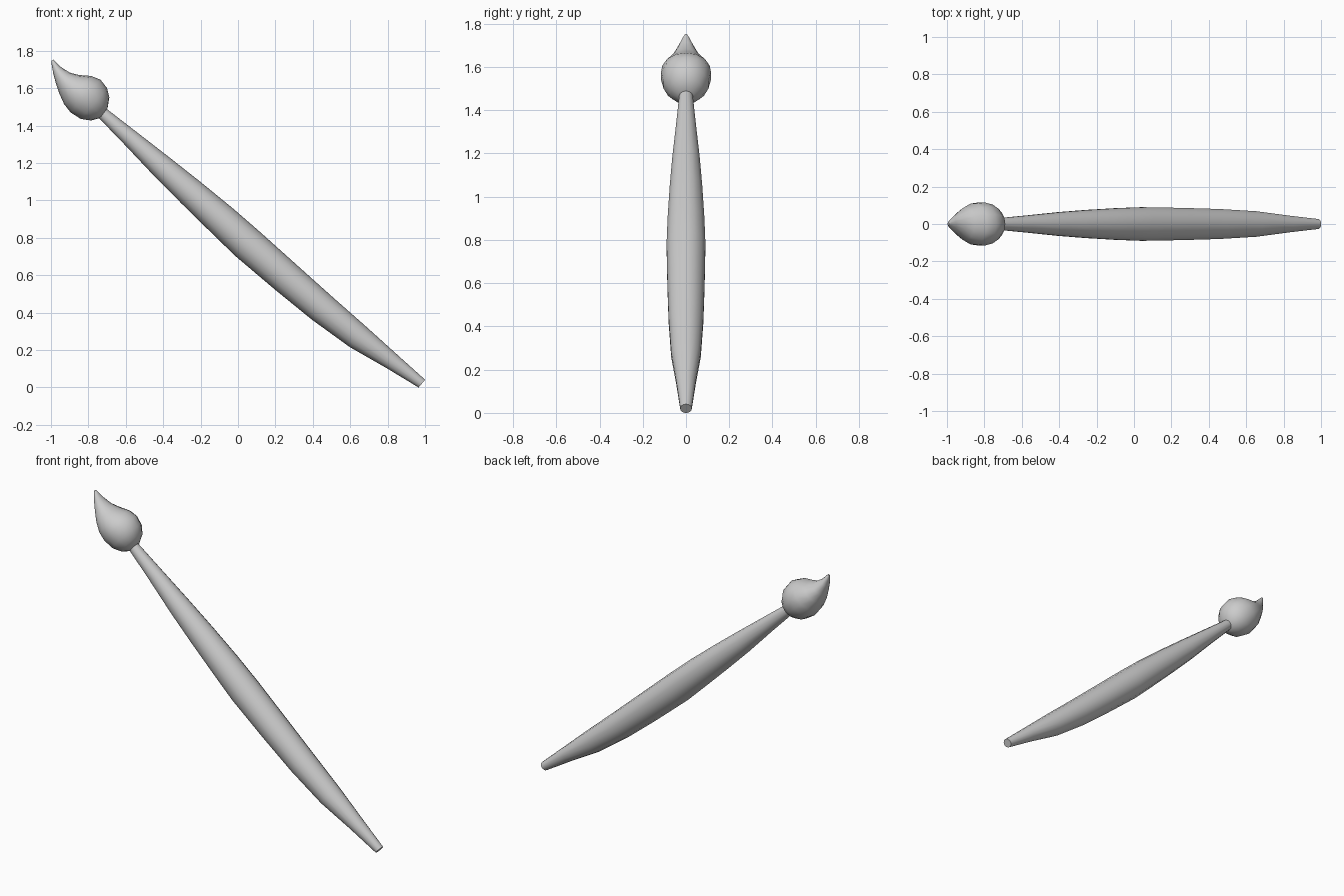
import bpy, bmesh, math
from mathutils import Vector

if "Cube" in bpy.data.objects:
    bpy.data.objects.remove(bpy.data.objects["Cube"])


def loft(name, rings, sides):
    """Skin elliptical rings: each is (upper xz, lower xz, half width in y)."""
    bm = bmesh.new()
    loops = []
    for (ux, uz), (lx, lz), w in rings:
        mid = Vector(((ux + lx) / 2, 0, (uz + lz) / 2))
        up = Vector((ux, 0, uz)) - mid
        loops.append([bm.verts.new(mid + up * math.cos(a) + Vector((0, w * math.sin(a), 0)))
                      for a in (2 * math.pi * i / sides for i in range(sides))])
    for a, b in zip(loops, loops[1:]):
        for i in range(sides):
            j = (i + 1) % sides
            bm.faces.new((a[i], a[j], b[j], b[i]))
    bm.faces.new(loops[0][::-1])
    bm.faces.new(loops[-1])
    bmesh.ops.recalc_face_normals(bm, faces=bm.faces)
    mesh = bpy.data.meshes.new(name)
    bm.to_mesh(mesh)
    bm.free()
    obj = bpy.data.objects.new(name, mesh)
    bpy.context.collection.objects.link(obj)
    bpy.ops.object.select_all(action='DESELECT')
    obj.select_set(True)
    bpy.context.view_layer.objects.active = obj
    bpy.ops.object.shade_smooth_by_angle(angle=math.radians(45))
    return obj


# Handle: slightly bowed, swelling in the middle
# (distance along axis, sideways bow, radius)
profile = [(0, 0, .027), (.2, -.013, .046), (.42, -.03, .07), (.67, -.037, .082),
           (.92, -.036, .088), (1.2, -.032, .092), (1.38, -.025, .087),
           (1.6, -.019, .077), (1.8, -.014, .065), (2.03, -.006, .047), (2.25, 0, .031)]
start = Vector((.983, .02))
axis = Vector((-1.7, 1.44)).normalized()
normal = Vector((axis.y, -axis.x))
rings = []
for s, c, r in profile:
    p = start + axis * s + normal * c
    rings.append((p + normal * r, p - normal * r, r))
loft("handle", rings, 14)

# Bristle head: round base drawn out to an upturned tip
loft("bristles", [
    ((-.697, 1.495), (-.738, 1.44), .036),
    ((-.688, 1.55), (-.785, 1.427), .078),
    ((-.70, 1.60), (-.84, 1.435), .106),
    ((-.735, 1.645), (-.895, 1.47), .118),
    ((-.785, 1.665), (-.93, 1.515), .112),
    ((-.85, 1.67), (-.957, 1.575), .087),
    ((-.90, 1.683), (-.974, 1.625), .06),
    ((-.95, 1.715), (-.988, 1.68), .034),
    ((-.976, 1.741), (-.996, 1.725), .016),
    ((-.988, 1.752), (-.998, 1.746), .006),
], 14)
